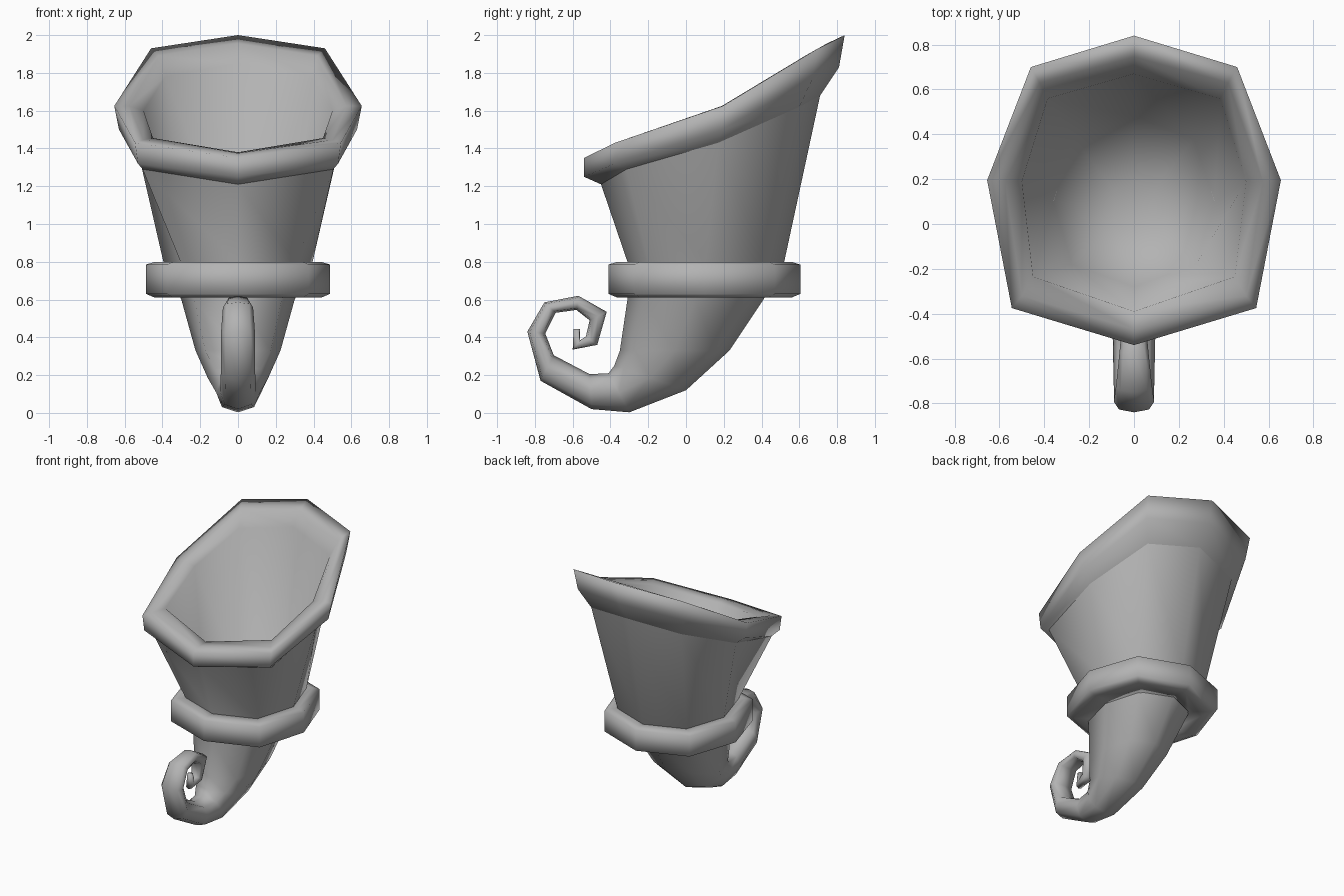
import bpy, bmesh
from math import radians

if "Cube" in bpy.data.objects:
    bpy.data.objects.remove(bpy.data.objects["Cube"])

grey = bpy.data.materials.new("dark_grey")
grey.diffuse_color = (.45, .45, .45, 1)
grey.use_nodes = True
grey.node_tree.nodes["Principled BSDF"].inputs["Base Color"].default_value = grey.diffuse_color


def half(*pts):
    """Ring from five points running back to front, mirrored in x."""
    return list(pts) + [(-x, y, z) for x, y, z in pts[-2:0:-1]]


def oval(back, front, rx):
    """Eight-point ring between a back (y, z) and a front (y, z), half width rx."""
    pts = []
    for w, t in ((0, 1), (.74, .735), (1, 0), (.77, -.735), (0, -1)):
        y = (back[0] + front[0]) / 2 + t * (back[0] - front[0]) / 2
        z = (back[1] + front[1]) / 2 + t * (back[1] - front[1]) / 2
        pts.append((rx * w, y, z))
    return half(*pts)


def loft(name, rings, cap_start=False, cap_end=False, closed=False, angle=180):
    bm = bmesh.new()
    loops = [[bm.verts.new(p) for p in r] for r in rings]
    pairs = list(zip(loops, loops[1:]))
    if closed:
        pairs.append((loops[-1], loops[0]))
    for a, b in pairs:
        n = len(a)
        for i in range(n):
            j = (i + 1) % n
            bm.faces.new((a[j], a[i], b[i], b[j]))
    if cap_start:
        bm.faces.new(loops[0])
    if cap_end:
        bm.faces.new(loops[-1][::-1])
    me = bpy.data.meshes.new(name)
    bm.to_mesh(me)
    bm.free()
    me.materials.append(grey)
    ob = bpy.data.objects.new(name, me)
    bpy.context.collection.objects.link(ob)
    bpy.ops.object.select_all(action='DESELECT')
    ob.select_set(True)
    bpy.context.view_layer.objects.active = ob
    bpy.ops.object.shade_smooth_by_angle(angle=radians(angle))
    return ob


# Slanted mouth rings: outer underside, outer side, top edge, lip, inner edge
under = half((0, .71, 1.68), (.38, .60, 1.62), (.54, .17, 1.43), (.505, -.315, 1.29), (0, -.45, 1.21))
side = half((0, .81, 1.83), (.445, .67, 1.77), (.63, .19, 1.50), (.53, -.375, 1.32), (0, -.54, 1.25))
top = half((0, .84, 2.0), (.46, .70, 1.93), (.655, .195, 1.625), (.545, -.375, 1.43), (0, -.54, 1.35))
lip = half((0, .745, 1.955), (.42, .63, 1.89), (.575, .19, 1.625), (.50, -.32, 1.445), (0, -.47, 1.375))
inner = half((0, .67, 1.85), (.385, .56, 1.78), (.50, .19, 1.60), (.45, -.235, 1.455), (0, -.39, 1.38))

# Cavity with a shallow dished floor level with the collar
cavity = [
    oval((.18, .70), (-.04, .70), .12),
    oval((.48, .80), (-.28, .80), .36),
]
loft("mouth_rim", cavity + [inner, lip, top, side, under], cap_start=True)

# Outer body below the mouth: cup wall, tapering horn and curled tail
tail = [
    ((.52, .80), (-.31, .80), .395),
    ((.41, .60), (-.31, .60), .30),
    ((.23, .33), (-.35, .33), .225),
    ((0, .12), (-.38, .25), .16),
    ((-.30, .003), (-.41, .21), .115),
    ((-.50, .02), (-.51, .205), .095),
    ((-.77, .17), (-.70, .305), .09),
    ((-.84, .43), (-.745, .42), .09),
    ((-.75, .585), (-.69, .53), .08),
    ((-.57, .62), (-.58, .545), .065),
    ((-.42, .535), (-.51, .49), .055),
    ((-.47, .36), (-.53, .405), .04),
    ((-.60, .335), (-.56, .385), .03),
    ((-.595, .445), (-.56, .445), .02),
]
loft("horn_body", [under] + [oval(*t) for t in tail], cap_end=True)


# Collar band around the horn
def band(x, grow, z):
    return oval((.0975 + grow, z), (.0975 - grow, z), x)


loft("collar_band", [
    band(.36, .39, .80), band(.44, .46, .80), band(.487, .508, .785),
    band(.487, .508, .63), band(.44, .46, .61), band(.28, .33, .61),
], closed=True)
